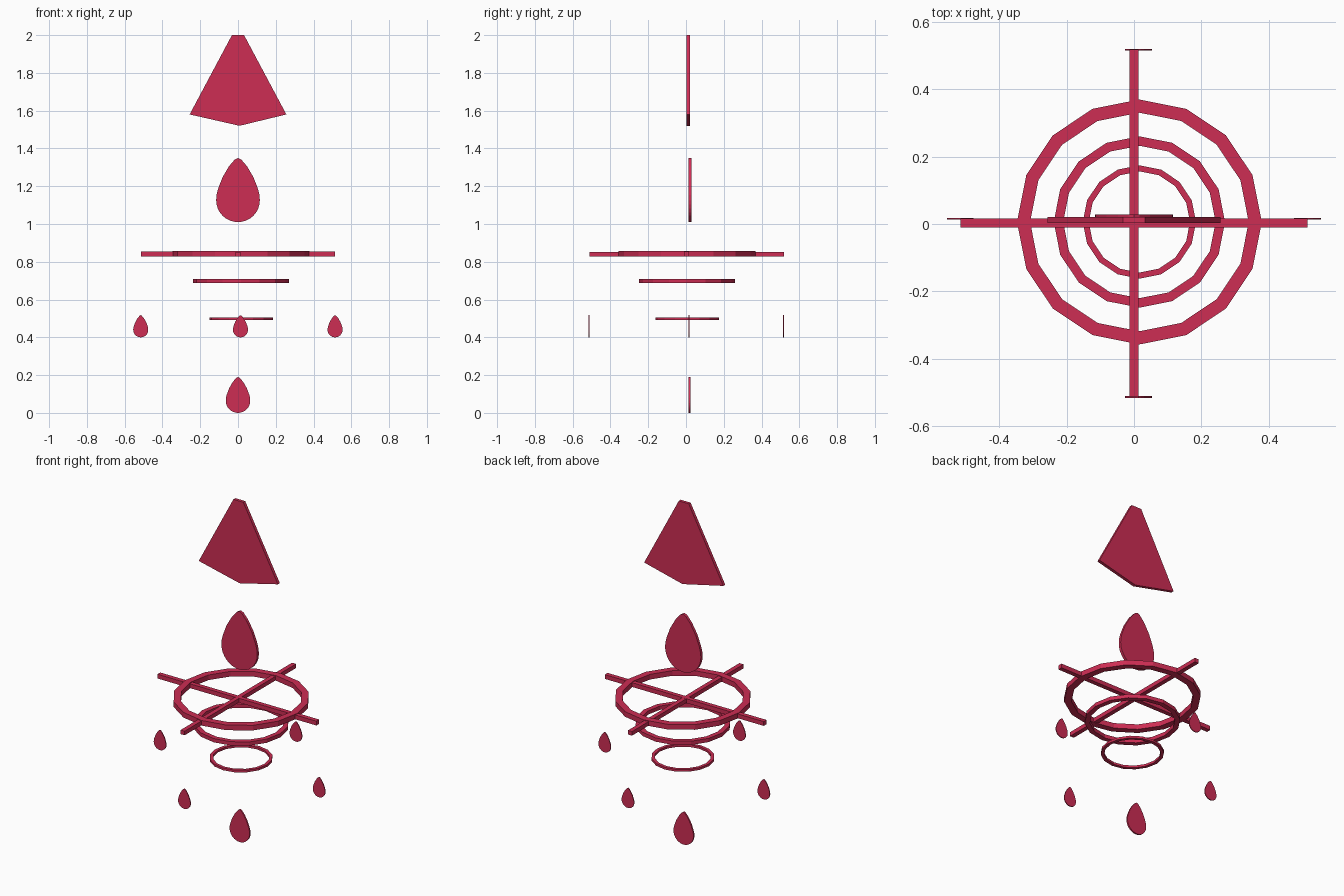
import bpy, bmesh, math
from mathutils import Vector

cube = bpy.data.objects.get("Cube")
if cube:
    bpy.data.objects.remove(cube, do_unlink=True)

red = bpy.data.materials.new("crimson red")
red.use_nodes = True
colour = (0.61, 0.026, 0.088, 1)
red.diffuse_color = colour
red.node_tree.nodes["Principled BSDF"].inputs["Base Color"].default_value = colour

MID_Y = 0.003


def finish(name, bm):
    bmesh.ops.recalc_face_normals(bm, faces=bm.faces)
    mesh = bpy.data.meshes.new(name)
    bm.to_mesh(mesh)
    bm.free()
    mesh.materials.append(red)
    obj = bpy.data.objects.new(name, mesh)
    bpy.context.collection.objects.link(obj)
    return obj


def plate(name, outline, y, depth):
    """Upright plate: an x-z outline extruded along y, centred on y."""
    bm = bmesh.new()
    face = bm.faces.new([bm.verts.new((x, y - depth / 2, z)) for x, z in outline])
    new = bmesh.ops.extrude_face_region(bm, geom=[face])["geom"]
    moved = [v for v in new if isinstance(v, bmesh.types.BMVert)]
    bmesh.ops.translate(bm, verts=moved, vec=(0, depth, 0))
    return finish(name, bm)


# Right half of the drop's shoulder, from tip to widest point, for unit height
SHOULDER = [(0.05, 0.975), (0.14, 0.87), (0.24, 0.70), (0.31, 0.52), (0.335, 0.42)]


def drop(name, x, y, z, height, depth):
    belly = [(0.34 * math.cos(a), 0.34 + 0.34 * math.sin(a))
             for a in (-math.pi * i / 16 for i in range(17))]
    left = [(-px, pz) for px, pz in reversed(SHOULDER)]
    unit = [(0, 1)] + SHOULDER + belly + left
    return plate(name, [(x + px * height, z + pz * height) for px, pz in unit], y, depth)


def ring(name, outer, inner, bottom, top):
    """Flat sixteen-sided hoop with a rectangular section."""
    bm = bmesh.new()
    section = [(inner, bottom), (outer, bottom), (outer, top), (inner, top)]
    loops = []
    for i in range(16):
        a = math.tau * i / 16
        loops.append([bm.verts.new((0.016 + r * math.cos(a), 0.006 + r * math.sin(a), z))
                      for r, z in section])
    for i in range(16):
        here, after = loops[i], loops[(i + 1) % 16]
        for j in range(4):
            k = (j + 1) % 4
            bm.faces.new((here[j], after[j], after[k], here[k]))
    return finish(name, bm)


def bar(name, size):
    bm = bmesh.new()
    bmesh.ops.create_cube(bm, size=1)
    bmesh.ops.scale(bm, verts=bm.verts, vec=Vector(size))
    bmesh.ops.translate(bm, verts=bm.verts, vec=(0, MID_Y, 0.841))
    return finish(name, bm)


# Kite-shaped top plate
plate("top_plate", [(-0.032, 2), (0.032, 2), (0.256, 1.58), (0.008, 1.52), (-0.256, 1.58)],
      0.012, 0.018)

# Hanging drops on the centre line
drop("large_drop", 0, 0.02, 1.01, 0.34, 0.016)
drop("bottom_drop", 0, 0.019, 0, 0.19, 0.009)

# Crossed bars
bar("side_bar", (1.028, 0.026, 0.025))
bar("depth_bar", (0.026, 1.03, 0.024))

# Three hoops shrinking downward
ring("large_ring", 0.363, 0.324, 0.827, 0.857)
ring("middle_ring", 0.254, 0.226, 0.688, 0.710)
ring("small_ring", 0.168, 0.150, 0.492, 0.505)

# Small drops below the bar ends
for label, x, y in [("left", 0.514, 0.016), ("right", -0.515, 0.016),
                    ("front", 0.013, -0.513), ("back", 0.013, 0.517)]:
    drop(label + "_small_drop", x, y, 0.40, 0.117, 0.005)
